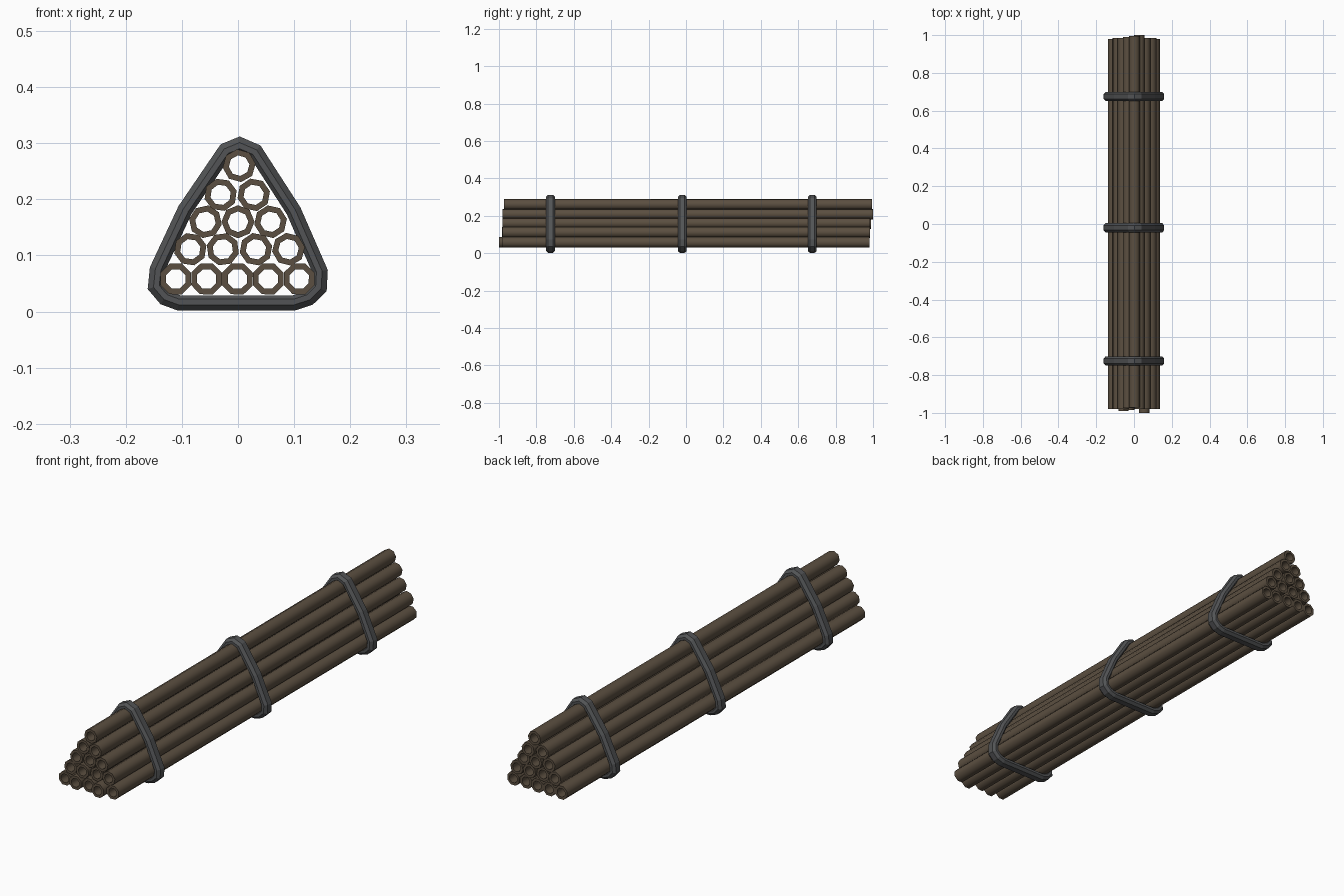
import bpy, bmesh, math
from mathutils import Vector

if "Cube" in bpy.data.objects:
    bpy.data.objects.remove(bpy.data.objects["Cube"])


def material(name, rgb):
    m = bpy.data.materials.new(name)
    m.diffuse_color = (*rgb, 1)
    m.use_nodes = True
    m.node_tree.nodes["Principled BSDF"].inputs["Base Color"].default_value = m.diffuse_color
    return m


BROWN = material("rusty brown", (0.105, 0.078, 0.052))
GREY = material("dark grey", (0.085, 0.088, 0.092))


def loft_object(name, loops, mat):
    """Join closed loops in order, the last one back to the first."""
    bm = bmesh.new()
    rings = [[bm.verts.new(p) for p in loop] for loop in loops]
    for i, a in enumerate(rings):
        b = rings[(i + 1) % len(rings)]
        n = len(a)
        for k in range(n):
            bm.faces.new((a[k], a[(k + 1) % n], b[(k + 1) % n], b[k]))
    bmesh.ops.recalc_face_normals(bm, faces=bm.faces)
    me = bpy.data.meshes.new(name)
    bm.to_mesh(me)
    bm.free()
    me.materials.append(mat)
    ob = bpy.data.objects.new(name, me)
    bpy.context.collection.objects.link(ob)
    return ob


# Hollow eight-sided pipes
def pipe(name, x, z, y0, y1, turn):
    def ring(r, y):
        return [(x + r * math.cos(math.radians(turn + 45 * k)), y,
                 z + r * math.sin(math.radians(turn + 45 * k))) for k in range(8)]
    ro, ri = 0.0295, 0.0185
    ob = loft_object(name, [ring(ro, y0), ring(ro, y1), ring(ri, y1), ring(ri, y0)], BROWN)
    bpy.ops.object.select_all(action='DESELECT')
    ob.select_set(True)
    bpy.context.view_layer.objects.active = ob
    bpy.ops.object.shade_smooth_by_angle(angle=math.radians(50))


# Each row: height, then (x, start y, end y, turn) per pipe
rows = [
    (0.058, [(-0.111, -0.98, 0.98, 22), (-0.056, -0.99, 0.98, 22), (-0.001, -0.98, 0.98, 22),
             (0.054, -1.0, 0.975, 22), (0.109, -0.98, 0.98, 22)]),
    (0.111, [(-0.085, -0.98, 0.985, 14), (-0.027, -0.985, 0.98, 30), (0.032, -0.975, 0.985, 12),
             (0.090, -0.98, 0.985, 8)]),
    (0.160, [(-0.058, -0.98, 0.985, 35), (0.0, -0.975, 0.99, 0), (0.058, -0.98, 0.985, 10)]),
    (0.208, [(-0.031, -0.975, 0.99, 15), (0.028, -0.98, 1.0, 12)]),
    (0.260, [(0.002, -0.972, 0.995, 7)]),
]
for r, (z, pipes) in enumerate(rows):
    for c, (x, y0, y1, turn) in enumerate(pipes):
        pipe(f"pipe_{r + 1}_{c + 1}", x, z, y0, y1, turn)

# Straps: rounded triangle outline, clockwise from the top
outline = [Vector(p) for p in [
    (0.003, 0.312), (0.040, 0.296), (0.111, 0.186), (0.160, 0.074), (0.158, 0.036),
    (0.133, 0.012), (0.102, 0.002), (-0.108, 0.002), (-0.138, 0.013), (-0.161, 0.040),
    (-0.157, 0.079), (-0.106, 0.188), (-0.031, 0.298)]]


def inset(points, d):
    out = []
    for i, p in enumerate(points):
        a = (p - points[i - 1]).normalized()
        b = (points[(i + 1) % len(points)] - p).normalized()
        na, nb = Vector((a.y, -a.x)), Vector((b.y, -b.x))
        out.append(p + (na + nb) * d / (1 + na.dot(nb)))
    return out


# Chamfered cross-section: (inset depth, y offset)
section = [(0, -0.013), (0, 0.013), (0.010, 0.024), (0.020, 0.024),
           (0.027, 0.015), (0.027, -0.015), (0.020, -0.024), (0.010, -0.024)]
for name, y in (("front_strap", -0.725), ("middle_strap", -0.02), ("back_strap", 0.675)):
    loops = [[(p.x, y + dy, p.y) for p in inset(outline, d)] for d, dy in section]
    loft_object(name, loops, GREY)
